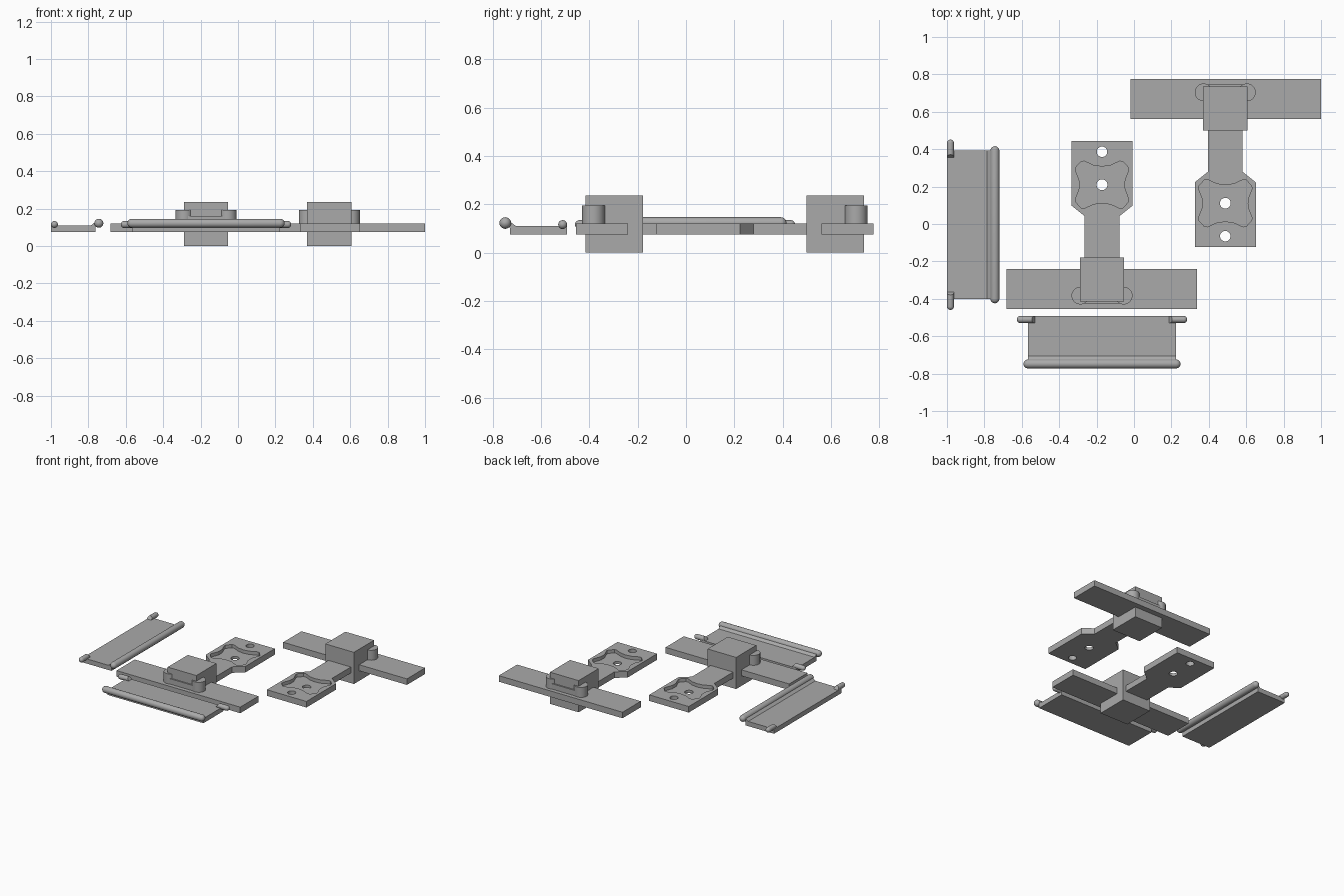
import bpy, bmesh, math
from mathutils import Matrix, Vector

if "Cube" in bpy.data.objects:
    bpy.data.objects.remove(bpy.data.objects["Cube"])

grey = bpy.data.materials.new("plain grey")
grey.diffuse_color = (0.40, 0.40, 0.40, 1)
grey.use_nodes = True
grey.node_tree.nodes["Principled BSDF"].inputs["Base Color"].default_value = grey.diffuse_color


def finish(name, bm, matrix, smooth=False):
    bmesh.ops.recalc_face_normals(bm, faces=bm.faces[:])
    mesh = bpy.data.meshes.new(name)
    bm.to_mesh(mesh)
    bm.free()
    mesh.materials.append(grey)
    ob = bpy.data.objects.new(name, mesh)
    bpy.context.collection.objects.link(ob)
    ob.matrix_world = matrix
    if smooth:
        bpy.ops.object.select_all(action='DESELECT')
        ob.select_set(True)
        bpy.context.view_layer.objects.active = ob
        bpy.ops.object.shade_smooth_by_angle(angle=math.radians(40))
    return ob


def loft(name, rings, matrix, smooth=False):
    """Skin a list of equal point rings and cap both ends."""
    bm = bmesh.new()
    loops = [[bm.verts.new(p) for p in r] for r in rings]
    n = len(loops[0])
    for a, b in zip(loops, loops[1:]):
        for i in range(n):
            j = (i + 1) % n
            bm.faces.new((a[i], a[j], b[j], b[i]))
    bm.faces.new(loops[0])
    bm.faces.new(loops[-1])
    return finish(name, bm, matrix, smooth)


def prism(name, pts, z0, z1, matrix, smooth=False):
    return loft(name, [[(x, y, z) for x, y in pts] for z in (z0, z1)], matrix, smooth)


def box(name, x0, x1, y0, y1, z0, z1, matrix):
    return prism(name, [(x0, y0), (x1, y0), (x1, y1), (x0, y1)], z0, z1, matrix)


def circle(cx, cy, r, n=24):
    return [(cx + r * math.cos(2 * math.pi * i / n), cy + r * math.sin(2 * math.pi * i / n))
            for i in range(n)]


def rod(name, sections, v, z, matrix, slant=0.0):
    """Round bar along x from (x, radius) sections; slant tilts the first end."""
    rings = []
    for k, (x, r) in enumerate(sections):
        ring = circle(v, z, r, 20)
        rings.append([(x + (slant * (c - z) / r if k == 0 else 0), b, c) for b, c in ring])
    return loft(name, rings, matrix, True)


def dome(x, r, side):
    """Sections for a rounded end whose full radius is at x."""
    return [(x + side * r * math.sin(a), r * math.cos(a))
            for a in (math.radians(d) for d in (0, 18, 36, 54, 72, 86))]


def bracket(tag, m):
    cx = -0.171
    # crossbar and square block
    box("crossbar_" + tag, -0.683, 0.337, -0.455, -0.24, 0.075, 0.12, m)
    box("block_" + tag, cx - 0.118, cx + 0.118, -0.415, -0.178, 0.0, 0.236, m)
    # two round posts joined by a lower strip
    for side, word in ((-1, "left"), (1, "right")):
        prism("post_%s_%s" % (word, tag), circle(cx + side * 0.116, -0.383, 0.047, 28),
              0.118, 0.194, m, True)
    box("post_link_" + tag, cx - 0.116, cx + 0.116, -0.425, -0.345, 0.118, 0.16, m)
    # arm widening into the pad
    half = [(0.093, -0.242), (0.093, 0.042), (0.163, 0.098), (0.163, 0.445)]
    pts = [(cx + x, y) for x, y in half] + [(cx - x, y) for x, y in reversed(half)]
    pad = prism("arm_pad_" + tag, pts, 0.075, 0.12, m)
    # wavy pocket, symmetric in both directions
    q = [(0.12, 0), (0.122, 0.025), (0.143, 0.078), (0.141, 0.092),
         (0.112, 0.124), (0.095, 0.126), (0.045, 0.103), (0, 0.097)]
    top = q + [(-x, y) for x, y in reversed(q[:-1])]
    wave = top + [(x, -y) for x, y in reversed(top[1:-1])]
    cutters = [
        prism("pocket_cutter_" + tag, [(cx + x, 0.21 + y) for x, y in wave], 0.095, 0.16, m),
        prism("centre_hole_cutter_" + tag, circle(cx, 0.21, 0.029), 0.03, 0.2, m),
        prism("end_hole_cutter_" + tag, circle(cx, 0.386, 0.028), 0.03, 0.2, m),
    ]
    for c in cutters:
        c.hide_render = True
        c.display_type = 'WIRE'
        mod = pad.modifiers.new("cut", 'BOOLEAN')
        mod.operation = 'DIFFERENCE'
        mod.solver = 'EXACT'
        mod.object = c


def flap(tag, m):
    # plate with a sloped lip rising to the rod
    profile = [(0, 0.075), (0.237, 0.075), (0.237, 0.1), (0.25, 0.139), (0.213, 0.11), (0, 0.11)]
    loft("flap_plate_" + tag, [[(x, v, z) for v, z in profile] for x in (-0.396, 0.396)], m)
    # long rounded edge rod
    r = 0.024
    rod("edge_rod_" + tag, dome(-0.396, r, -1)[::-1] + dome(0.396, r, 1), 0.256, 0.122, m)
    # hinge pins, slanted on the inner end
    for side, word in ((-1, "left"), (1, "right")):
        secs = [(0.363, 0.0185)] + dome(0.437, 0.0185, 1)
        rod("hinge_pin_%s_%s" % (word, tag), [(side * x, s) for x, s in secs],
            0.0185, 0.1155, m, side * 0.012)


# two brackets, the second turned half a circle
bracket("front", Matrix.Identity(4))
bracket("back", Matrix.Translation(Vector((0.317, 0.321, 0))) @ Matrix.Rotation(math.pi, 4, 'Z'))

# two flaps, one along the front and one along the left
flap("front", Matrix.Translation(Vector((-0.171, -0.492, 0))) @ Matrix.Rotation(math.pi, 4, 'Z'))
flap("left", Matrix.Translation(Vector((-1.0, -0.004, 0))) @ Matrix.Rotation(-math.pi / 2, 4, 'Z'))
